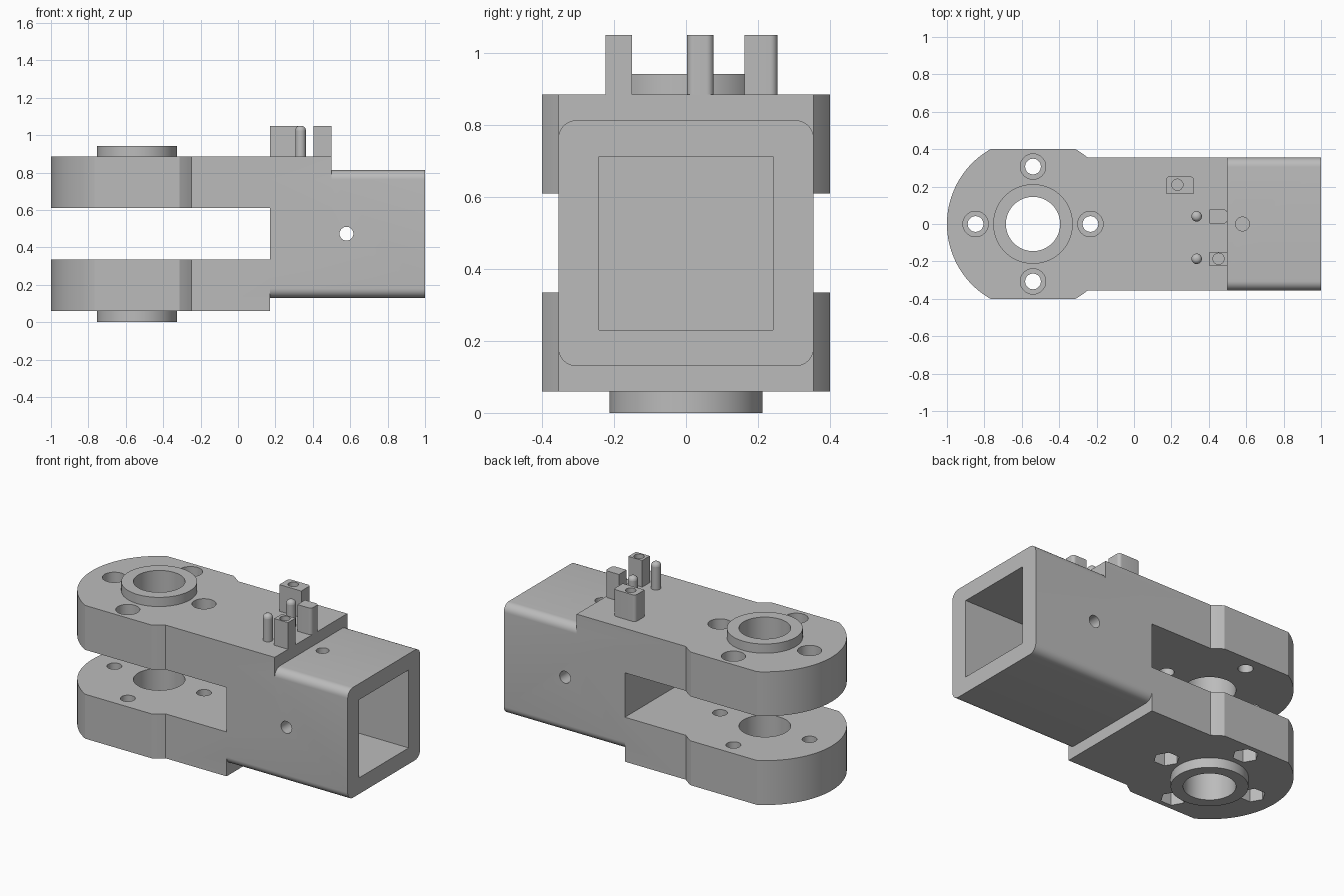
import bpy, bmesh
from math import sin, cos, pi, asin
from mathutils import Matrix, Vector

cube = bpy.data.objects.get("Cube")
if cube:
    bpy.data.objects.remove(cube, do_unlink=True)

grey = bpy.data.materials.new("plain grey")
grey.use_nodes = True
GREY = (0.5, 0.5, 0.5, 1)
grey.diffuse_color = GREY
grey.node_tree.nodes["Principled BSDF"].inputs["Base Color"].default_value = GREY

UPRIGHT = Matrix.Identity(4)
ALONG_X = Matrix(((0, 0, 1, 0), (1, 0, 0, 0), (0, 1, 0, 0), (0, 0, 0, 1)))
ALONG_Y = Matrix(((0, 1, 0, 0), (0, 0, 1, 0), (1, 0, 0, 0), (0, 0, 0, 1)))


def prism(name, outline, low, high, frame=UPRIGHT):
    """Extrude a flat outline from low to high along the frame's third axis."""
    bm = bmesh.new()
    face = bm.faces.new([bm.verts.new(frame @ Vector((u, v, low))) for u, v in outline])
    move = frame @ Vector((0, 0, high - low))
    top = bmesh.ops.extrude_face_region(bm, geom=[face])["geom"]
    bmesh.ops.translate(bm, vec=move, verts=[g for g in top if isinstance(g, bmesh.types.BMVert)])
    bmesh.ops.recalc_face_normals(bm, faces=bm.faces)
    mesh = bpy.data.meshes.new(name)
    bm.to_mesh(mesh)
    bm.free()
    mesh.materials.append(grey)
    obj = bpy.data.objects.new(name, mesh)
    bpy.context.collection.objects.link(obj)
    return obj


def arc(u, v, r, start, end, steps):
    return [(u + r * cos(start + (end - start) * i / steps),
             v + r * sin(start + (end - start) * i / steps)) for i in range(steps + 1)]


def circle(u, v, r, sides=48):
    return arc(u, v, r, 0, 2 * pi, sides)[:-1]


def rectangle(u0, u1, v0, v1, radii=(0, 0, 0, 0)):
    """Rectangle with a radius per corner, anticlockwise from the upper right."""
    points = []
    corners = ((u1, v1, -1, -1), (u0, v1, 1, -1), (u0, v0, 1, 1), (u1, v0, -1, 1))
    for i, ((u, v, su, sv), r) in enumerate(zip(corners, radii)):
        if r:
            points += arc(u + su * r, v + sv * r, r, i * pi / 2, (i + 1) * pi / 2, 8)
        else:
            points.append((u, v))
    return points


def combine(target, tool, operation):
    mod = target.modifiers.new("combine", 'BOOLEAN')
    mod.operation, mod.solver, mod.object = operation, 'EXACT', tool
    bpy.context.view_layer.objects.active = target
    bpy.ops.object.modifier_apply(modifier=mod.name)
    bpy.data.objects.remove(tool, do_unlink=True)


def cut(target, *args):
    combine(target, prism("cutter", *args), 'DIFFERENCE')


def smooth(obj):
    bpy.ops.object.select_all(action='DESELECT')
    obj.select_set(True)
    bpy.context.view_layer.objects.active = obj
    bpy.ops.object.shade_smooth_by_angle(angle=pi / 7)


# Fork arm outline: a round head trimmed by two flats, with a straight shank
HUB, HEAD, FLAT, SHANK = -0.54, 0.46, 0.4, 0.355
a, b = asin(SHANK / HEAD), asin(FLAT / HEAD)


def arm_outline(end):
    return ([(end, -SHANK), (end, SHANK)] + arc(HUB, 0, HEAD, a, b, 4)
            + arc(HUB, 0, HEAD, pi - b, pi + b, 48) + arc(HUB, 0, HEAD, -b, -a, 4))


# Body: square socket joined to the two arms and their bosses
body = prism("fork_body", rectangle(-SHANK, SHANK, 0.13, 0.813, (0.05,) * 4), 0.17, 1, ALONG_X)
combine(body, prism("upper_arm", arm_outline(0.5), 0.61, 0.885), 'UNION')
combine(body, prism("lower_arm", arm_outline(0.17), 0.06, 0.335), 'UNION')
combine(body, prism("upper_boss", circle(HUB, 0, 0.213, 64), 0.8, 0.942), 'UNION')
combine(body, prism("lower_boss", circle(HUB, 0, 0.213, 64), 0, 0.15), 'UNION')

# Square socket, bearing bore and cross holes
cut(body, rectangle(-0.242, 0.242, 0.23, 0.713), 0.28, 1.1, ALONG_X)
cut(body, circle(HUB, 0, 0.145, 64), -0.1, 1.1)
cut(body, circle(0.473, 0.58, 0.037, 32), -0.5, 0.5, ALONG_Y)
cut(body, circle(0.58, 0, 0.037, 32), 0.5, 1)

# Bolt holes, with round head recesses above and hexagonal nut pockets below
for k in range(4):
    x, y = HUB + 0.307 * cos(k * pi / 2), 0.307 * sin(k * pi / 2)
    cut(body, circle(x, y, 0.042, 32), -0.1, 1.1)
    cut(body, circle(x, y, 0.068, 32), 0.75, 1.1)
    cut(body, circle(x, y, 0.073, 6), -0.1, 0.19)
smooth(body)

# Posts standing on the upper arm
BASE, TOP, R = 0.885, 1.05, 0.02
rear_post = prism("rear_post", rectangle(0.17, 0.32, 0.162, 0.254, (R, R, 0, 0)), BASE, TOP)
cut(rear_post, circle(0.232, 0.21, 0.03, 24), 0.95, 1.1)
middle_post = prism("middle_post", rectangle(0.405, 0.5, 0.003, 0.077, (R, 0, 0, R)), BASE, TOP)
front_post = prism("front_post", rectangle(0.405, 0.5, -0.224, -0.15), BASE, TOP)
cut(front_post, circle(0.452, -0.186, 0.03, 24), 0.95, 1.1)
for post in (rear_post, middle_post, front_post):
    smooth(post)

# Round-nosed pins
for name, y in (("middle_pin", 0.041), ("front_pin", -0.186)):
    pin = prism(name, circle(0.335, y, 0.028, 24), 0.86, TOP)
    nose = pin.modifiers.new("nose", 'BEVEL')
    nose.width, nose.segments, nose.limit_method = 0.024, 5, 'ANGLE'
    nose.angle_limit = pi / 3
    smooth(pin)
